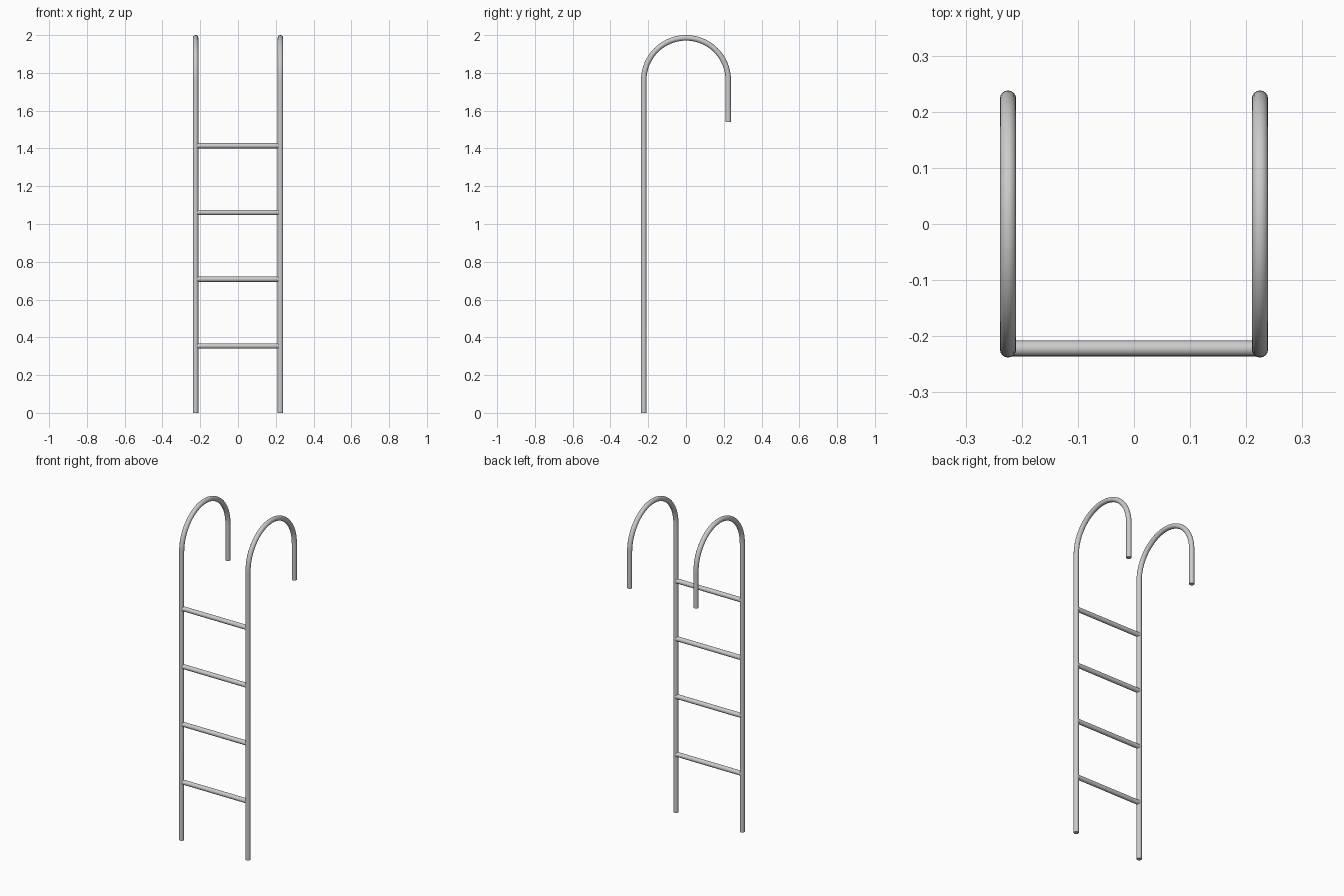
import bpy, math

if "Cube" in bpy.data.objects:
    bpy.data.objects.remove(bpy.data.objects["Cube"])

R = 0.0145          # tube radius
HALF_X = 0.2245     # rail offset from the centre
BEND = 0.2235       # radius of the hooked top
BEND_Z = 2.0 - R - BEND


def tube(name, points, radius):
    """Capped round tube swept along a list of points, as a smooth mesh."""
    cu = bpy.data.curves.new(name, 'CURVE')
    cu.dimensions = '3D'
    cu.bevel_depth = radius
    cu.bevel_resolution = 6
    cu.use_fill_caps = True
    sp = cu.splines.new('POLY')
    sp.points.add(len(points) - 1)
    for p, co in zip(sp.points, points):
        p.co = (*co, 1)
    ob = bpy.data.objects.new(name, cu)
    bpy.context.collection.objects.link(ob)
    bpy.ops.object.select_all(action='DESELECT')
    ob.select_set(True)
    bpy.context.view_layer.objects.active = ob
    bpy.ops.object.convert(target='MESH')
    bpy.ops.object.shade_smooth_by_angle(angle=math.radians(40))
    return bpy.context.object


# Side rails: straight leg, half-circle hook, short drop behind
STEPS = 40
arc = [(-BEND * math.cos(math.pi * i / STEPS),
        BEND_Z + BEND * math.sin(math.pi * i / STEPS)) for i in range(STEPS + 1)]
profile = [(-BEND, 0)] + arc + [(BEND, 1.54)]
for side, x in (("left", -HALF_X), ("right", HALF_X)):
    tube(side + "_rail", [(x, y, z) for y, z in profile], R)

# Rungs: evenly spaced between the rails
for i in range(1, 5):
    z = 0.001 + 0.3533 * i
    tube(f"rung_{i}", [(-HALF_X, -0.222, z), (HALF_X, -0.222, z)], 0.014)
